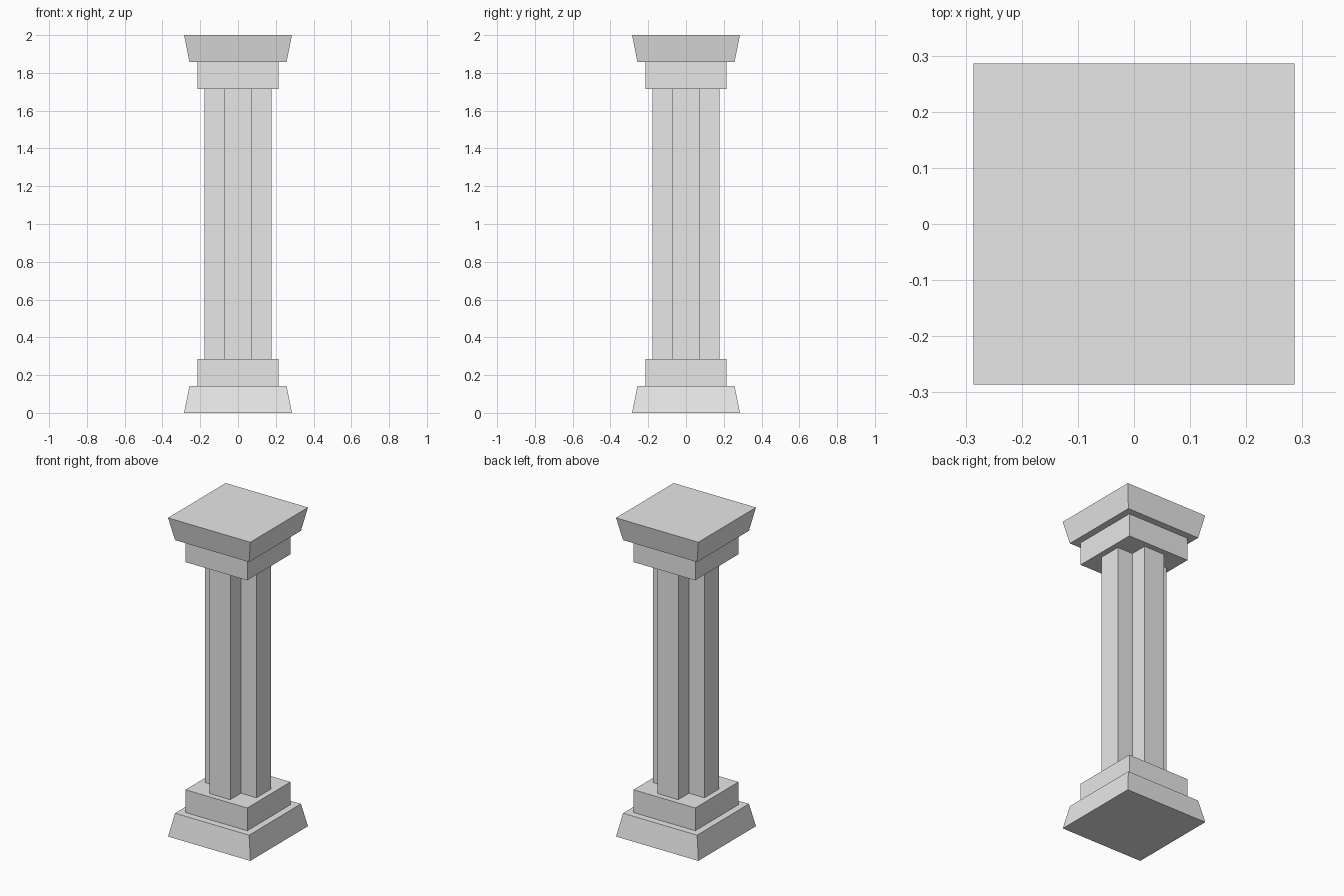
import bpy
import bmesh

if "Cube" in bpy.data.objects:
    bpy.data.objects.remove(bpy.data.objects["Cube"])

UNIT = 1 / 7  # height of one course of stone

stone = bpy.data.materials.new("light_grey_stone")
stone.use_nodes = True
stone.diffuse_color = (0.8, 0.8, 0.8, 1)
stone.node_tree.nodes["Principled BSDF"].inputs["Base Color"].default_value = (0.8, 0.8, 0.8, 1)


def prism(name, bottom, top, z0, z1):
    """Closed solid between two matching outlines, sized in units."""
    bm = bmesh.new()
    low = [bm.verts.new((x * UNIT, y * UNIT, z0 * UNIT)) for x, y in bottom]
    high = [bm.verts.new((x * UNIT, y * UNIT, z1 * UNIT)) for x, y in top]
    bm.faces.new(low[::-1])
    bm.faces.new(high)
    n = len(low)
    for i in range(n):
        j = (i + 1) % n
        bm.faces.new((low[i], low[j], high[j], high[i]))
    mesh = bpy.data.meshes.new(name)
    bm.to_mesh(mesh)
    bm.free()
    mesh.materials.append(stone)
    obj = bpy.data.objects.new(name, mesh)
    bpy.context.collection.objects.link(obj)
    return obj


def square(h):
    return [(-h, -h), (h, -h), (h, h), (-h, h)]


def cross(arm, half):
    """Plus-shaped outline: one corner turned through four quarters."""
    points = []
    x_y = [(half, -arm), (half, -half), (arm, -half)]
    for _ in range(4):
        points += x_y
        x_y = [(-y, x) for x, y in x_y]
    return points


# Base: flared plinth and square block
prism("base_plinth", square(2), square(1.8), 0, 1)
prism("base_block", square(1.5), square(1.5), 1, 2)

# Shaft with notched corners
outline = cross(1.25, 0.5)
prism("shaft", outline, outline, 2, 12)

# Capital: mirrors the base
prism("capital_block", square(1.5), square(1.5), 12, 13)
prism("capital_slab", square(1.8), square(2), 13, 14)
